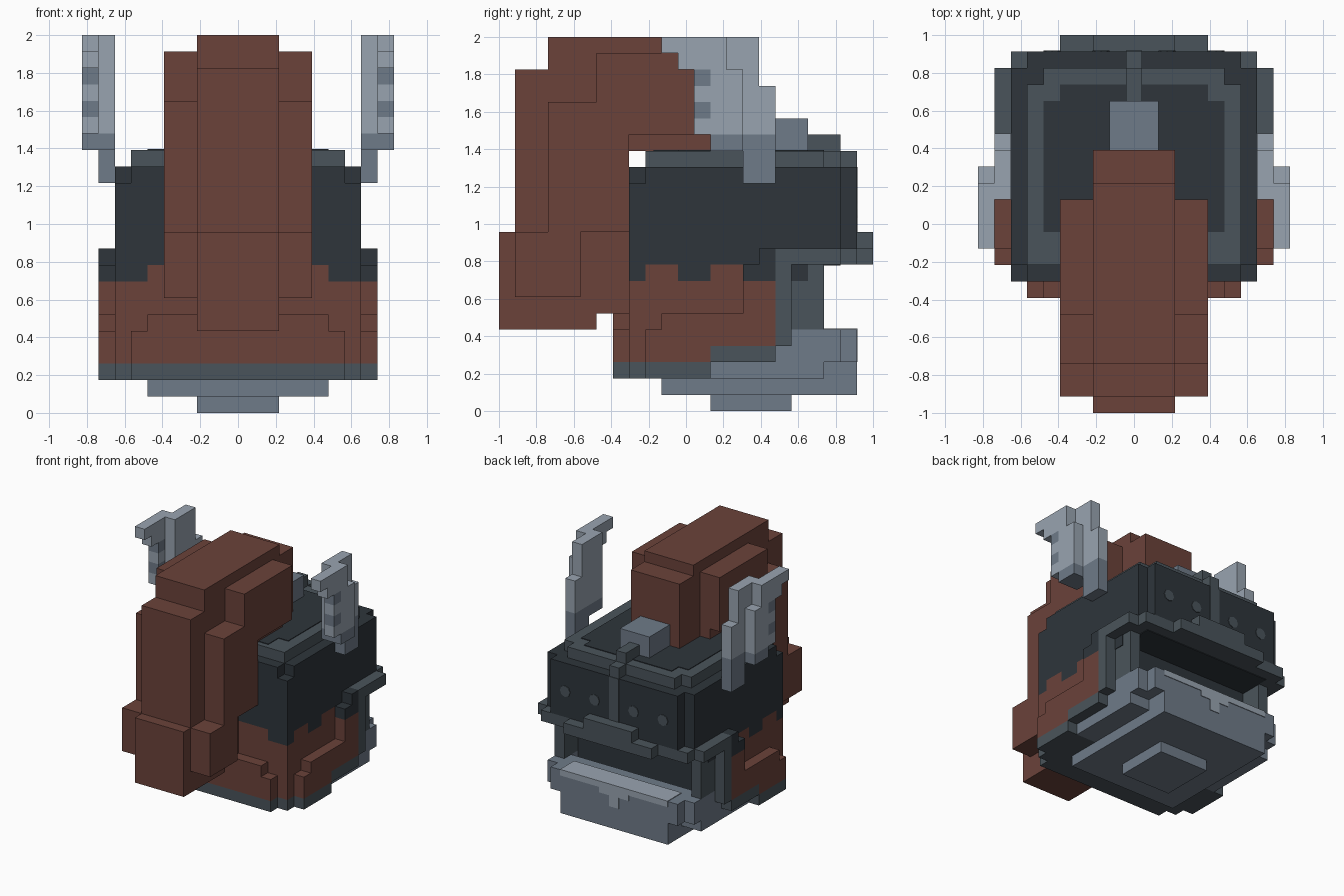
import bpy, bmesh

cube = bpy.data.objects.get("Cube")
if cube:
    bpy.data.objects.remove(cube)

U = 2 / 23  # one block of the grid


def material(name, hexa):
    def lin(c):
        c /= 255
        return c / 12.92 if c <= 0.04045 else ((c + 0.055) / 1.055) ** 2.4
    col = [lin(int(hexa[i:i + 2], 16)) for i in (0, 2, 4)] + [1.0]
    m = bpy.data.materials.new(name)
    m.use_nodes = True
    m.diffuse_color = col
    m.node_tree.nodes["Principled BSDF"].inputs["Base Color"].default_value = col
    return m


BROWN = material("red brown", "6B423A")
DARK = material("dark slate", "2E353B")
GREY = material("iron grey", "4A545B")
BLUE = material("blue grey", "6F7B89")
LIGHT = material("pale steel", "99A4B0")


def part(name, mat, boxes, mirror=False):
    """Join blocks (x0, x1, y0, y1, z0, z1) in grid units into one object."""
    bm = bmesh.new()
    for x0, x1, y0, y1, z0, z1 in boxes:
        spans = [(x0, x1), (-x1, -x0)] if mirror else [(x0, x1)]
        for a, b in spans:
            v = bmesh.ops.create_cube(bm, size=1)["verts"]
            bmesh.ops.scale(bm, verts=v, vec=((b - a) * U, (y1 - y0) * U, (z1 - z0) * U))
            bmesh.ops.translate(bm, verts=v, vec=((a + b) / 2 * U, ((y0 + y1) / 2 - 11.5) * U,
                                                  (z0 + z1) / 2 * U))
    me = bpy.data.meshes.new(name)
    bm.to_mesh(me)
    bm.free()
    me.materials.append(mat)
    ob = bpy.data.objects.new(name, me)
    bpy.context.collection.objects.link(ob)
    return ob


def wide(w, *r):
    """Block centred on x = 0 with half width w."""
    return (-w, w, *r)


P = 0.06  # plate thickness in grid units

# Tall crest: central ridge and broader flanks
part("crest_ridge", BROWN, [
    wide(2.5, 0, 6, 5, 11), wide(2.5, 5, 8, 6, 12), wide(2.5, 1, 8, 11, 21),
    wide(2.5, 3, 14, 17, 23), wide(2.5, 13, 16, 16, 22)])
part("crest_flanks", BROWN, [
    wide(4.5, 1, 5, 7, 11), wide(4.5, 3, 8, 11, 19), wide(4.5, 6, 13, 17, 22),
    wide(4.5, 7, 13, 17, 19), wide(3.5, 8, 13, 16, 17)])

# Upper shell
part("upper_shell", DARK, [
    wide(7.5, 8, 17, 9, 14), wide(7.5, 9, 21, 10, 15),
    wide(6.5, 8, 22, 10, 15)])
part("top_ring", GREY, [wide(6.5, 9, 20, 15, 16), wide(5.5, 19, 21, 15, 16)])
part("top_panel", DARK, [wide(5.5, 11, 19, 16, 16 + P), wide(4.5, 9.5, 20, 16, 16 + P)])
part("top_stud", BLUE, [wide(1.5, 16, 19, 16, 18)])
part("centre_strip", GREY, [
    wide(0.5, 19, 21, 16, 17), wide(0.5, 20, 22, 15, 16), wide(0.5, 21.5, 22 + P, 10, 15)])

# Ragged edge between shell and lower body
part("edge_teeth", DARK, [wide(7.5, 11, 13, 8, 9), wide(7.5, 15, 17, 8, 9)])
part("edge_front_teeth", DARK, [(5.5, 7.5, 8, 9, 8, 9)], mirror=True)
part("edge_gaps", BROWN, [wide(5.5, 8, 9, 8, 9), wide(7.5, 9, 11, 8, 9), wide(7.5, 13, 15, 8, 9)])
part("brow_ends", DARK, [(7.5, 8.5, 15, 17, 8, 9), (7.5, 8.5, 16, 17, 9, 10)], mirror=True)

# Brow rim above the mouth
part("brow", GREY, [
    wide(8.5, 17, 21, 9, 10), wide(7.5, 17, 22, 9, 10), wide(4.5, 21, 23, 9, 10),
    wide(2.5, 22, 23, 10, 11)])
part("mouth_roof", DARK, [wide(6.5, 18, 21, 9 - P, 9)])

# Rivets on the back of the shell
for i, x in enumerate((-5, -2, 2, 5)):
    bpy.ops.mesh.primitive_cylinder_add(
        vertices=8, radius=0.52 * U, depth=P * U,
        location=(x * U, (22 + P / 2 - 11.5) * U, 12.4 * U), rotation=(1.5708, 0, 0))
    bpy.context.object.name = f"rivet_{i + 1}"
    bpy.context.object.data.materials.append(GREY)

# Lower body with raised front and side plates
part("lower_body", BROWN, [
    wide(7.5, 8, 13, 3, 8), wide(7.5, 13, 17, 4, 8),
    wide(6.5, 7, 9, 3, 5), wide(5.5, 7, 9, 5, 6)])
part("side_plates", BROWN, [
    (7, 8.5, 9, 13, 3, 5), (7, 8.5, 10, 15, 4, 6), (7, 8.5, 13, 17, 4, 6),
    (7, 8.5, 15, 17, 5, 8)], mirror=True)
part("bottom_band", GREY, [
    wide(8.5, 9, 13, 2, 3), wide(7.5, 8, 10, 2, 3), wide(6.5, 7, 10, 2, 3)])
part("side_band", GREY, [(7.5, 8.5, 13, 17, 3, 4)], mirror=True)

# Mouth
part("mouth_wall", DARK, [wide(6.5, 16.5, 18, 4, 9)])
part("mouth_posts", GREY, [(7, 8.5, 17, 18, 4, 9), (6.5, 7.5, 17, 20, 5, 9)], mirror=True)
part("post_marks", DARK, [(7.5, 7.5 + P, 18, 19, 8, 9)], mirror=True)

# Jaw
part("jaw", BLUE, [
    wide(7.5, 13, 20, 2, 4), wide(6.5, 18, 22, 3, 4), wide(7.5, 19, 21, 3, 5),
    wide(6.5, 20, 22, 3, 5), wide(5.5, 18, 22, 1, 3),
    wide(5.5, 10, 22, 1, 2), wide(2.5, 13, 18, 0, 1)])
part("jaw_sides", BLUE, [(6.5, 7.5, 17, 21, 4, 5)], mirror=True)
part("jaw_highlight", LIGHT, [
    wide(5.5, 20, 22 + P, 5, 5 + P), wide(5.5, 22, 22 + P, 4.5, 5),
    wide(1.5, 22, 22 + P, 4, 4.5), wide(0.5, 22, 22 + P, 3, 4)])

# Horns: inner and outer slabs, with shaded roots and bands
part("horns", LIGHT, [
    (7.5, 8.5, 13, 16, 17, 23), (7.5, 8.5, 16, 17, 17, 20),
    (8.5, 9.5, 10, 14, 22, 23), (8.5, 9.5, 11, 14, 21, 22), (8.5, 9.5, 13, 15, 17, 21),
    (8.5, 9.5, 12, 13, 19, 20), (8.5, 9.5, 12, 13, 17, 18)], mirror=True)
part("horn_roots", BLUE, [
    (7.5, 8.5, 13, 17, 16, 17), (7.5, 8.5, 15, 17, 14, 16), (8.5, 9.5, 13, 15, 16, 17)], mirror=True)
part("horn_bands", BLUE, [
    (8.5, 9.5, 12, 13, 20, 21), (8.5, 9.5, 12, 13, 18, 19)], mirror=True)
